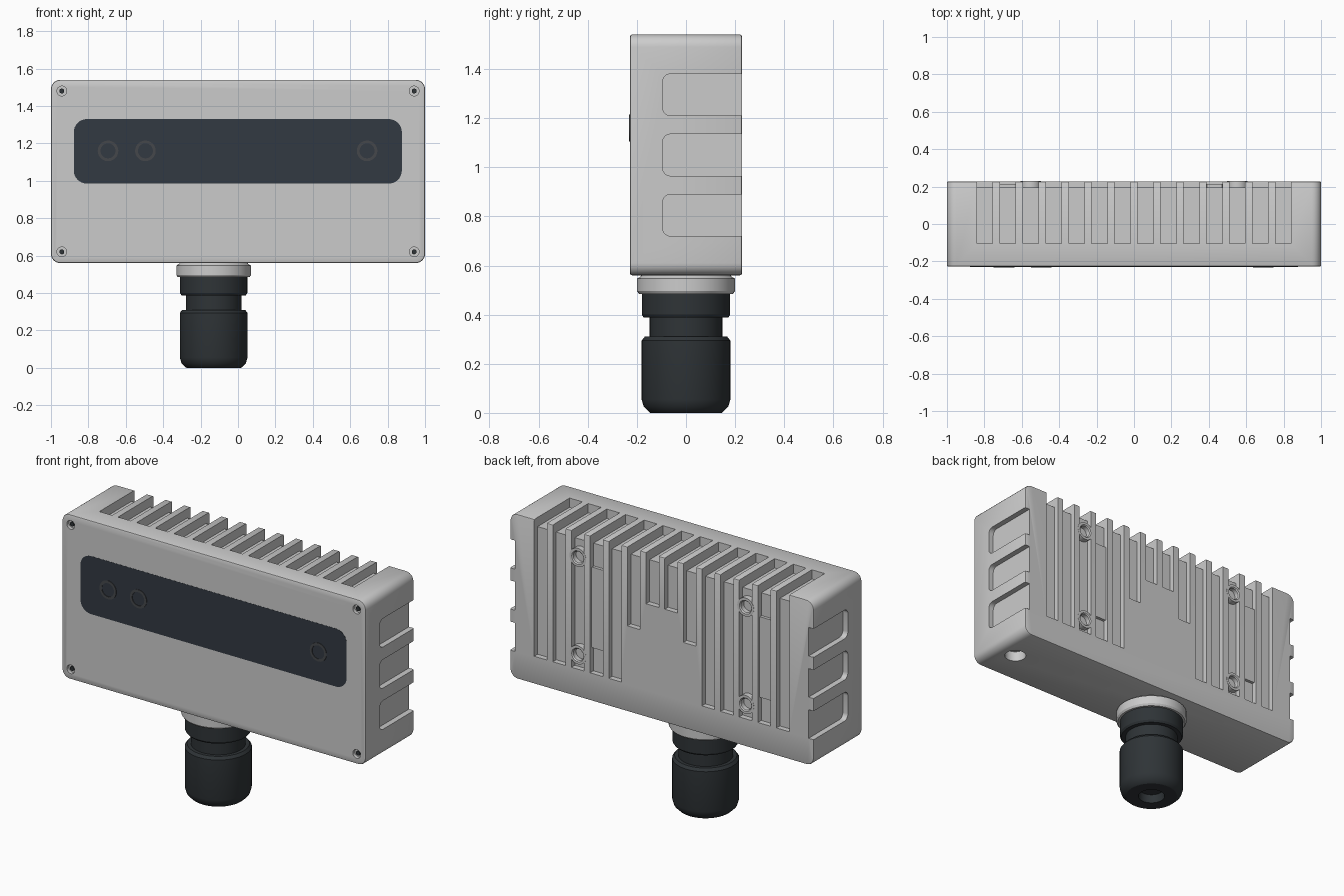
import bpy, bmesh, math
from mathutils import Matrix, Vector

if "Cube" in bpy.data.objects:
    bpy.data.objects.remove(bpy.data.objects["Cube"])

FRONT = Matrix.Rotation(math.pi / 2, 4, 'X')            # local x,y,z -> x, z, -y
SIDE = Matrix(((0, 0, 1, 0), (1, 0, 0, 0), (0, 1, 0, 0), (0, 0, 0, 1)))  # -> y, z, x
YB = 0.228                                              # half depth of housing


def material(name, rgb):
    m = bpy.data.materials.new(name)
    m.diffuse_color = (*rgb, 1)
    m.use_nodes = True
    m.node_tree.nodes["Principled BSDF"].inputs["Base Color"].default_value = m.diffuse_color
    return m


def finish(bm, name, mat=None):
    bmesh.ops.recalc_face_normals(bm, faces=bm.faces)
    me = bpy.data.meshes.new(name)
    bm.to_mesh(me)
    bm.free()
    ob = bpy.data.objects.new(name, me)
    bpy.context.collection.objects.link(ob)
    if mat:
        me.materials.append(mat)
    return ob


def smooth(ob, angle=30):
    bpy.ops.object.select_all(action='DESELECT')
    ob.select_set(True)
    bpy.context.view_layer.objects.active = ob
    bpy.ops.object.shade_smooth_by_angle(angle=math.radians(angle))


def prism(bm, x0, x1, y0, y1, r, z0, z1, matrix, seg=6):
    """Rounded rectangle extruded along local z, then turned by matrix."""
    pts = []
    for cx, cy, a0 in ((x1 - r, y1 - r, 0), (x0 + r, y1 - r, 90), (x0 + r, y0 + r, 180), (x1 - r, y0 + r, 270)):
        for i in range(seg + 1):
            a = math.radians(a0 + 90 * i / seg)
            pts.append((cx + r * math.cos(a), cy + r * math.sin(a)))
    extrude(bm, [matrix @ Vector((x, y, z0)) for x, y in pts], matrix.to_3x3() @ Vector((0, 0, z1 - z0)))


def extrude(bm, pts, vec):
    face = bm.faces.new([bm.verts.new(p) for p in pts])
    ext = bmesh.ops.extrude_face_region(bm, geom=[face])['geom']
    new = [g for g in ext if isinstance(g, bmesh.types.BMVert)]
    bmesh.ops.translate(bm, verts=new, vec=vec)
    return new


def cylinder(bm, r, depth, loc, rot=Matrix()):
    bmesh.ops.create_cone(bm, cap_ends=True, segments=32, radius1=r, radius2=r, depth=depth,
                          matrix=Matrix.Translation(loc) @ rot)


def lathe(name, profile, loc, rot=Matrix(), mat=None, closed=False, steps=48):
    """Revolve (radius, height) points around local z."""
    bm = bmesh.new()
    vs = [bm.verts.new((r, 0, z)) for r, z in profile]
    es = [bm.edges.new(p) for p in zip(vs, vs[1:])]
    if closed:
        es.append(bm.edges.new((vs[-1], vs[0])))
    bmesh.ops.spin(bm, geom=vs + es, cent=(0, 0, 0), axis=(0, 0, 1), angle=2 * math.pi, steps=steps)
    bmesh.ops.remove_doubles(bm, verts=bm.verts, dist=1e-5)
    bmesh.ops.transform(bm, matrix=Matrix.Translation(loc) @ rot, verts=bm.verts)
    ob = finish(bm, name, mat)
    smooth(ob)
    return ob


def cut(target, bm):
    cutter = finish(bm, "cutter")
    cutter.hide_render = True
    mod = target.modifiers.new("cut", 'BOOLEAN')
    mod.operation, mod.solver, mod.object = 'DIFFERENCE', 'EXACT', cutter
    bpy.context.view_layer.objects.active = target
    bpy.ops.object.modifier_apply(modifier=mod.name)
    bpy.data.objects.remove(cutter)


dark = material("window_dark", (0.032, 0.041, 0.054))
ringmat = material("lens_ring_dark", (0.06, 0.064, 0.07))
black = material("gland_black", (0.028, 0.034, 0.038))

# Housing block with softened front and back rims
bm = bmesh.new()
prism(bm, -1, 1, 0.56, 1.54, 0.05, -YB, YB, FRONT)
rims = [e for e in bm.edges if abs(e.verts[0].co.y - e.verts[1].co.y) < 1e-5]
bmesh.ops.bevel(bm, geom=rims, offset=0.008, segments=2, profile=0.5, affect='EDGES')
housing = finish(bm, "housing")

# Cooling grooves running over the top and down the back
slot_x = [-0.798 + 0.1228 * i for i in range(14)]
ends = [0.725] * 5 + [1.07, 1.235]
ends += ends[::-1]
hw, y_in = 0.042, -0.105
bm = bmesh.new()
for x, zb in zip(slot_x, ends):
    part = bmesh.new()
    prof = [(y_in, 1.6), (y_in, 1.485), (0.196, 1.485), (0.196, zb), (0.3, zb), (0.3, 1.6)]
    extrude(part, [(x - hw, y, z) for y, z in prof], (2 * hw, 0, 0))
    rounded = []
    for e in part.edges:
        a, b = e.verts[0].co, e.verts[1].co
        if abs(a.x - b.x) < 1e-5 and (all(abs(v.y - y_in) < 1e-5 for v in (a, b))
                                      or all(abs(v.z - zb) < 1e-5 for v in (a, b))):
            rounded.append(e)
    # keep only the edges lying along the groove walls
    rounded = [e for e in part.edges if abs(e.verts[0].co.x - e.verts[1].co.x) < 1e-5
               and (all(abs(v.co.y - y_in) < 1e-5 for v in e.verts)
                    or all(abs(v.co.z - zb) < 1e-5 for v in e.verts)) and e not in rounded]
    bmesh.ops.bevel(part, geom=rounded, offset=0.036, segments=5, profile=0.5, affect='EDGES')
    tmp = bpy.data.meshes.new("tmp")
    bmesh.ops.recalc_face_normals(part, faces=part.faces)
    part.to_mesh(tmp)
    part.free()
    bm.from_mesh(tmp)
    bpy.data.meshes.remove(tmp)
cut(housing, bm)

# Grooves on both ends, open at the back
bm = bmesh.new()
for z0 in (0.72, 0.965, 1.21):
    for x0, x1 in ((0.967, 1.1), (-1.1, -0.967)):
        prism(bm, -0.095, 0.35, z0, z0 + 0.17, 0.032, x0, x1, SIDE)
cut(housing, bm)

# Screw recesses, bottom port
bm = bmesh.new()
for x in (-0.942, 0.942):
    for z in (0.62, 1.48):
        cylinder(bm, 0.026, 0.04, (x, -YB, z), FRONT)
cylinder(bm, 0.06, 0.12, (0.87, -0.015, 0.56))
cut(housing, bm)
smooth(housing)

# Dark screw sockets
for i, (x, z) in enumerate([(x, z) for x in (-0.942, 0.942) for z in (0.62, 1.48)]):
    bm = bmesh.new()
    cylinder(bm, 0.013, 0.012, (x, -YB + 0.016, z), FRONT)
    smooth(finish(bm, f"screw_socket_{i}", black))

# Window panel and its lens rings
bm = bmesh.new()
prism(bm, -0.878, 0.876, 0.985, 1.33, 0.07, YB - 0.02, YB + 0.001, FRONT, 8)
smooth(finish(bm, "window_panel", dark))
for i, x in enumerate((-0.695, -0.495, 0.69)):
    lathe(f"lens_ring_{i}", [(0.04, 0), (0.055, 0), (0.055, 0.004), (0.04, 0.004)],
          (x, -YB, 1.16), FRONT, ringmat, closed=True)

# Threaded mounting bosses and pads set in the back grooves
for x in (slot_x[2], slot_x[11]):
    for z in (0.81, 1.39):
        lathe(f"mount_boss_{x:.2f}_{z}", [(0.034, 0), (0.055, 0), (0.055, 0.038), (0.04, 0.038), (0.034, 0.032)],
              (x, 0.191, z), FRONT.inverted(), closed=True, steps=32)
    px = x - 0.1228
    bm = bmesh.new()
    prism(bm, px - 0.042, px + 0.042, 0.87, 1.35, 0.005, -0.214, -0.19, FRONT, 2)
    finish(bm, f"groove_pad_{px:.2f}")

# Cable gland: flange, then black body with cable hole
gx = -0.13
lathe("gland_flange", [(0, 0.57), (0.175, 0.57), (0.185, 0.555), (0.2, 0.547), (0.2, 0.497), (0.192, 0.485), (0, 0.485)],
      (gx, 0, 0))
lathe("cable_gland", [(0, 0.49), (0.18, 0.49), (0.18, 0.4), (0.172, 0.388), (0.148, 0.388), (0.148, 0.31),
                      (0.168, 0.31), (0.181, 0.294), (0.181, 0.055), (0.172, 0.025), (0.15, 0.003), (0.145, 0),
                      (0.075, 0), (0.07, 0.05), (0, 0.05)], (gx, 0, 0), mat=black)
